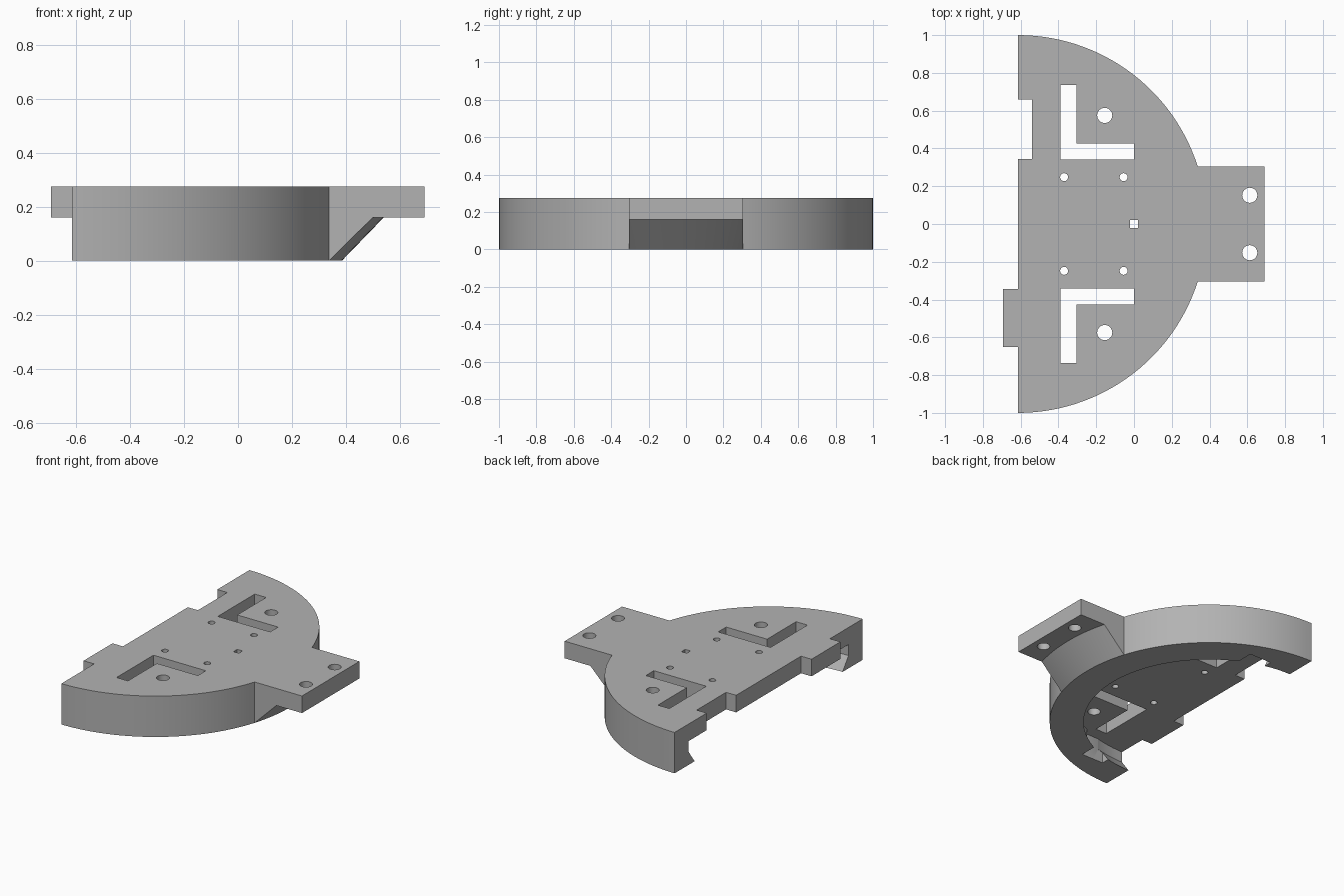
import bpy, bmesh, math

if "Cube" in bpy.data.objects:
    bpy.data.objects.remove(bpy.data.objects["Cube"])

AXIS = -0.615          # centre of the half disc
TOP, UNDER = 0.275, 0.16   # plate top and underside

grey = bpy.data.materials.new("light_grey")
grey.use_nodes = True
grey.diffuse_color = (0.45, 0.45, 0.45, 1)
grey.node_tree.nodes["Principled BSDF"].inputs["Base Color"].default_value = (0.45, 0.45, 0.45, 1)


def finish(name, bm):
    bmesh.ops.recalc_face_normals(bm, faces=bm.faces)
    mesh = bpy.data.meshes.new(name)
    bm.to_mesh(mesh)
    bm.free()
    mesh.materials.append(grey)
    obj = bpy.data.objects.new(name, mesh)
    bpy.context.collection.objects.link(obj)
    return obj


def prism(name, outline, z0, z1):
    bm = bmesh.new()
    face = bm.faces.new([bm.verts.new((x, y, z0)) for x, y in outline])
    ext = bmesh.ops.extrude_face_region(bm, geom=[face])["geom"]
    verts = [v for v in ext if isinstance(v, bmesh.types.BMVert)]
    bmesh.ops.translate(bm, verts=verts, vec=(0, 0, z1 - z0))
    return finish(name, bm)


def box(name, x0, x1, y0, y1, z0, z1):
    return prism(name, [(x0, y0), (x1, y0), (x1, y1), (x0, y1)], z0, z1)


def hole(x, y, r):
    turns = [i * math.tau / 32 for i in range(32)]
    return prism("hole", [(x + r * math.cos(a), y + r * math.sin(a)) for a in turns], -0.1, 0.4)


def lathe(name, profile, steps=144):
    # closed profile of (radius, z) turned around the disc centre
    bm = bmesh.new()
    rings = []
    for r, z in profile:
        if r == 0:
            rings.append([bm.verts.new((AXIS, 0, z))] * steps)
        else:
            rings.append([bm.verts.new((AXIS + r * math.cos(i * math.tau / steps),
                                        r * math.sin(i * math.tau / steps), z))
                          for i in range(steps)])
    for k, a in enumerate(rings):
        b = rings[(k + 1) % len(rings)]
        for i in range(steps):
            j = (i + 1) % steps
            loop = list(dict.fromkeys((a[i], a[j], b[j], b[i])))
            if len(loop) > 2:
                bm.faces.new(loop)
    return finish(name, bm)


def combine(target, tool, operation):
    bpy.context.view_layer.objects.active = target
    mod = target.modifiers.new("combine", "BOOLEAN")
    mod.operation, mod.solver, mod.object = operation, "EXACT", tool
    bpy.ops.object.modifier_apply(modifier=mod.name)
    bpy.data.objects.remove(tool)


# Half disc with a hanging rim and a flared inner foot
body = lathe("bumper_plate", [(0, TOP), (1, TOP), (1, 0), (0.787, 0),
                              (0.85, 0.086), (0.85, UNDER), (0, UNDER)])
combine(body, box("cutter", -2, AXIS, -2, 2, -1, 1), "DIFFERENCE")

# Conical brace under the mounting tab
brace = lathe("brace", [(0.93, 0), (1, 0), (1.155, UNDER), (1.155, 0.2), (0.93, 0.2)])
combine(brace, box("cutter", 0.1, 1, -0.305, 0.305, -1, 1), "INTERSECT")
combine(body, brace, "UNION")

# Mounting tab and side key
combine(body, box("mounting_tab", 0.25, 0.69, -0.305, 0.305, UNDER, TOP), "UNION")
combine(body, box("side_key", -0.693, -0.5, -0.652, -0.345, UNDER, TOP), "UNION")

# Matching key recess
cutters = [box("recess", -1, -0.54, 0.345, 0.658, -1, 1)]

# Mirrored slots, rim pockets and screw holes
for s in (1, -1):
    slot = [(-0.39, 0.342), (0, 0.342), (0, 0.427), (-0.305, 0.427), (-0.305, 0.735), (-0.39, 0.735)]
    cutters.append(prism("slot", [(x, s * y) for x, y in slot], -0.1, 0.4))
    ys = sorted((s * 0.6, s * 0.82))
    cutters.append(box("pocket", -0.43, -0.265, ys[0], ys[1], -0.1, UNDER))
    cutters += [hole(-0.37, s * 0.248, 0.021), hole(-0.055, s * 0.248, 0.021),
                hole(-0.155, s * 0.575, 0.04), hole(0.613, s * 0.152, 0.04)]

# Square centre hole
cutters.append(box("centre_hole", -0.02, 0.02, -0.02, 0.02, -0.1, 0.4))

for cutter in cutters:
    combine(body, cutter, "DIFFERENCE")

bpy.ops.object.select_all(action="DESELECT")
body.select_set(True)
bpy.context.view_layer.objects.active = body
bpy.ops.object.shade_smooth_by_angle(angle=math.radians(25))
